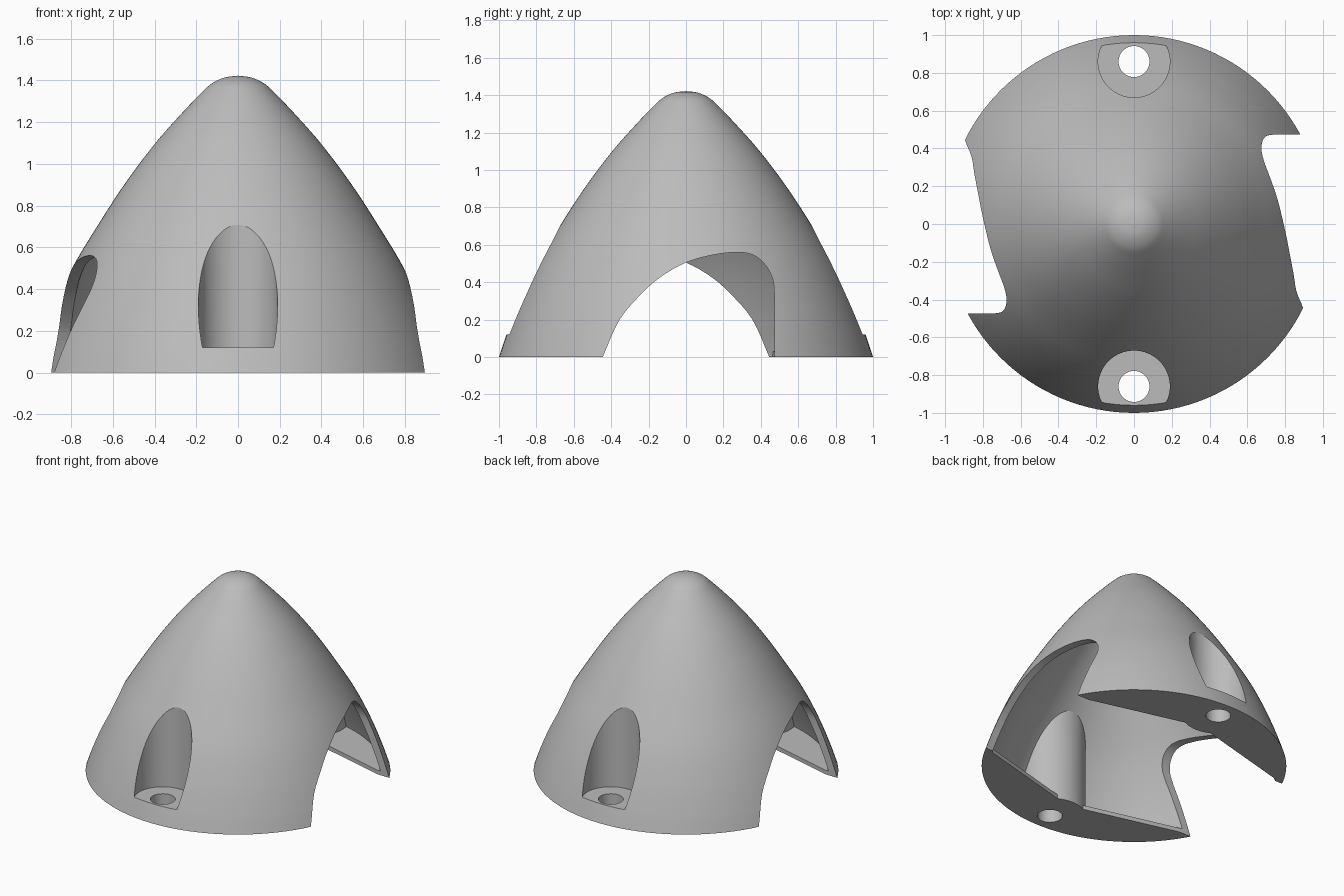
import bpy, bmesh, math
from mathutils import Matrix, Vector
from mathutils.geometry import interpolate_bezier

if "Cube" in bpy.data.objects:
    bpy.data.objects.remove(bpy.data.objects["Cube"], do_unlink=True)

grey = bpy.data.materials.new("plain grey")
grey.use_nodes = True
colour = (0.5, 0.5, 0.5, 1)
grey.diffuse_color = colour
grey.node_tree.nodes["Principled BSDF"].inputs["Base Color"].default_value = colour

WALL = 0.045
PLATE = 0.03
SCREW_Y = 0.86


def make(name, bm):
    bmesh.ops.recalc_face_normals(bm, faces=bm.faces)
    mesh = bpy.data.meshes.new(name)
    bm.to_mesh(mesh)
    bm.free()
    mesh.materials.append(grey)
    obj = bpy.data.objects.new(name, mesh)
    bpy.context.collection.objects.link(obj)
    return obj


def smooth_path(points, steps=5):
    """Rounded path through the points."""
    pts = [Vector((a, b, 0)) for a, b in points]
    tang = [(pts[min(i + 1, len(pts) - 1)] - pts[max(i - 1, 0)]) / 2 for i in range(len(pts))]
    path = []
    for i in range(len(pts) - 1):
        a, b = pts[i], pts[i + 1]
        k = (b - a).length / 3
        seg = interpolate_bezier(a, a + tang[i].normalized() * k,
                                 b - tang[i + 1].normalized() * k, b, steps + 1)
        path += seg[:-1]
    path.append(pts[-1])
    return [(p.x, p.y) for p in path]


def revolve(name, profile, sides=128):
    """Solid of revolution; the profile runs from the base rim to the tip."""
    bm = bmesh.new()
    rings = []
    for r, z in profile[:-1]:
        rings.append([bm.verts.new((r * math.cos(t), r * math.sin(t), z))
                      for t in (2 * math.pi * i / sides for i in range(sides))])
    tip = bm.verts.new((0, 0, profile[-1][1]))
    bm.faces.new(rings[0])
    for i in range(sides):
        j = (i + 1) % sides
        for low, high in zip(rings, rings[1:]):
            bm.faces.new((low[i], low[j], high[j], high[i]))
        bm.faces.new((rings[-1][i], rings[-1][j], tip))
    return make(name, bm)


def prism(name, points, direction):
    bm = bmesh.new()
    face = bm.faces.new([bm.verts.new(p) for p in points])
    out = bmesh.ops.extrude_face_region(bm, geom=[face])
    bmesh.ops.translate(bm, vec=direction,
                        verts=[v for v in out["geom"] if isinstance(v, bmesh.types.BMVert)])
    return make(name, bm)


def cylinder(name, radius, y, z0, z1, sides=64):
    ring = [(radius * math.cos(2 * math.pi * i / sides),
             y + radius * math.sin(2 * math.pi * i / sides), z0) for i in range(sides)]
    return prism(name, ring, (0, 0, z1 - z0))


def subtract(target, cutter):
    cutter.hide_render = True
    mod = target.modifiers.new("cut", "BOOLEAN")
    mod.operation = "DIFFERENCE"
    mod.solver = "EXACT"
    mod.object = cutter
    bpy.context.view_layer.objects.active = target
    bpy.ops.object.modifier_apply(modifier=mod.name)
    bpy.data.objects.remove(cutter, do_unlink=True)


# Pointed shell and its hollow
outline = smooth_path([(1, 0), (0.96, 0.12), (0.89, 0.3), (0.795, 0.5), (0.675, 0.7),
                       (0.545, 0.9), (0.395, 1.1), (0.262, 1.25), (0.17, 1.345),
                       (0.125, 1.385), (0.065, 1.413), (0, 1.422)])
shell = revolve("spinner_shell", outline)
inner = [(r - WALL, z - 0.02) for r, z in outline if r > WALL + 0.02]
hollow = revolve("hollow", [(inner[0][0], -0.1)] + inner[1:] + [(0, inner[-1][1] + 0.01)])

# Base plates and screw bosses stay solid, so they are taken out of the hollow
for side in (1, -1):
    plate = [(0.95, 0.43), (0, 0.68), (-0.95, 0.43), (-0.95, 1.2), (0.95, 1.2)]
    subtract(hollow, prism("plate", [(x, side * y, -0.3) for x, y in plate], (0, 0, 0.3 + PLATE)))
    subtract(hollow, cylinder("boss", 0.235, side * SCREW_Y, -0.2, 1.2))
subtract(shell, hollow)

# Blade openings, one on each side, turned half way round
opening = smooth_path([(-0.455, -0.03), (-0.445, 0), (-0.355, 0.2), (-0.246, 0.33), (-0.14, 0.425),
                       (0, 0.505), (0.15, 0.547), (0.29, 0.56), (0.37, 0.54), (0.43, 0.485),
                       (0.465, 0.41), (0.473, 0.33)], 4)
opening += [(0.473, -0.1), (-0.455, -0.1)]
for side in (1, -1):
    cutter = prism("opening", [(0.02 * side, side * y, z) for y, z in opening], (1.2 * side, 0, 0))
    subtract(shell, cutter)

# Screw pockets with through holes
for side in (1, -1):
    subtract(shell, cylinder("pocket", 0.19, side * SCREW_Y, 0.12, 1.3))
    subtract(shell, cylinder("screw_hole", 0.082, side * SCREW_Y, -0.2, 0.3, 48))

bpy.ops.object.select_all(action="DESELECT")
shell.select_set(True)
bpy.context.view_layer.objects.active = shell
bpy.ops.object.shade_smooth_by_angle(angle=math.radians(30))
